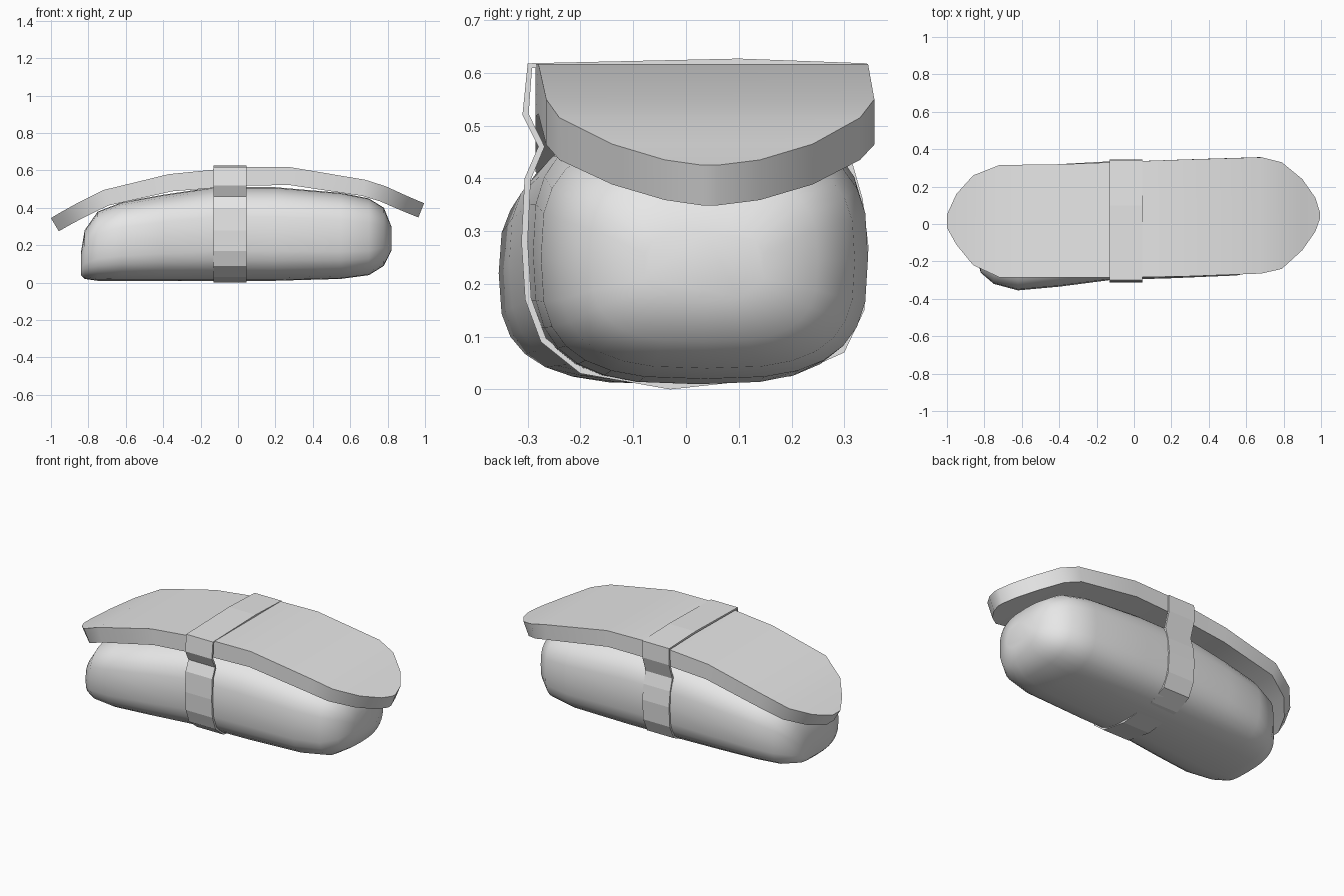
import bpy
import bmesh
from math import cos, sin, pi, copysign
from mathutils import Vector

cube = bpy.data.objects.get("Cube")
if cube:
    bpy.data.objects.remove(cube, do_unlink=True)

grey = bpy.data.materials.new("plain_grey")
grey.use_nodes = True
grey.diffuse_color = (0.8, 0.8, 0.8, 1)
grey.node_tree.nodes["Principled BSDF"].inputs["Base Color"].default_value = (0.8, 0.8, 0.8, 1)


def loft(name, sections, capped=True, smooth_angle=None):
    """Skin a row of closed sections that all have the same point count."""
    bm = bmesh.new()
    rings = [[bm.verts.new(p) for p in section] for section in sections]
    count = len(rings[0])
    for a, b in zip(rings, rings[1:]):
        for i in range(count):
            j = (i + 1) % count
            bm.faces.new((a[i], a[j], b[j], b[i]))
    if capped:
        bm.faces.new(rings[0])
        bm.faces.new(rings[-1])
    bmesh.ops.recalc_face_normals(bm, faces=bm.faces)
    mesh = bpy.data.meshes.new(name)
    bm.to_mesh(mesh)
    bm.free()
    mesh.materials.append(grey)
    obj = bpy.data.objects.new(name, mesh)
    bpy.context.collection.objects.link(obj)
    if smooth_angle:
        bpy.ops.object.select_all(action='DESELECT')
        obj.select_set(True)
        bpy.context.view_layer.objects.active = obj
        bpy.ops.object.shade_smooth_by_angle(angle=smooth_angle)
    return obj


def rounded_section(x, y0, y1, z0, z1, count=28):
    """Soft rounded rectangle across the body at x."""
    points = []
    for i in range(count):
        a = 2 * pi * i / count
        c, s = cos(a), sin(a)
        u = copysign(abs(c) ** 0.67, c)
        v = copysign(abs(s) ** 0.67, s)
        points.append((x, (y0 + y1) / 2 + u * (y1 - y0) / 2,
                       (z0 + z1) / 2 + v * (z1 - z0) / 2))
    return points


# Rice body: x, front y, back y, bottom z, top z
body_stations = [
    (-0.84, -0.18, 0.1, 0.04, 0.16),
    (-0.82, -0.26, 0.18, 0.02, 0.28),
    (-0.75, -0.32, 0.26, 0.01, 0.38),
    (-0.62, -0.355, 0.3, 0.01, 0.43),
    (-0.4, -0.335, 0.32, 0.01, 0.47),
    (-0.13, -0.3, 0.335, 0.01, 0.51),
    (0.2, -0.29, 0.34, 0.01, 0.51),
    (0.55, -0.275, 0.345, 0.02, 0.48),
    (0.7, -0.24, 0.32, 0.04, 0.45),
    (0.78, -0.18, 0.25, 0.09, 0.4),
    (0.82, -0.08, 0.15, 0.17, 0.3),
]
loft("rice_body", [rounded_section(*s) for s in body_stations], smooth_angle=pi / 3)

# Curved topping slab: x, front y, back y, top z
slab_stations = [
    (-1, -0.02, 0.05, 0.345),
    (-0.95, -0.11, 0.16, 0.375),
    (-0.86, -0.22, 0.26, 0.425),
    (-0.72, -0.285, 0.315, 0.495),
    (-0.37, -0.285, 0.32, 0.58),
    (0, -0.285, 0.335, 0.617),
    (0.28, -0.28, 0.345, 0.617),
    (0.68, -0.265, 0.357, 0.55),
    (0.79, -0.24, 0.33, 0.515),
    (0.9, -0.14, 0.24, 0.465),
    (0.97, -0.04, 0.14, 0.435),
    (0.995, 0.03, 0.06, 0.425),
]
slab_sections = []
for i, (x, y0, y1, z) in enumerate(slab_stations):
    before = slab_stations[max(i - 1, 0)]
    after = slab_stations[min(i + 1, len(slab_stations) - 1)]
    down = Vector((after[3] - before[3], 0, before[0] - after[0])).normalized()
    down *= 0.1 - 0.018 * abs(x)
    slab_sections.append([(x, y0, z), (x, y1, z),
                          (x + down.x, y1, z + down.z), (x + down.x, y0, z + down.z)])
loft("topping_slab", slab_sections, smooth_angle=pi / 6)

# Wrapped band: outline as (y, z), running around body and topping
band_outline = [
    (-0.3, 0.618), (-0.31, 0.52), (-0.28, 0.46), (-0.306, 0.4), (-0.312, 0.28),
    (-0.305, 0.17), (-0.275, 0.09), (-0.2, 0.03), (-0.03, 0), (0.2, 0.025),
    (0.3, 0.07), (0.338, 0.15), (0.346, 0.27), (0.335, 0.36), (0.315, 0.43),
    (0.345, 0.52), (0.343, 0.618), (0.1, 0.627),
]
band = loft("wrapped_band", [[(x, y, z) for y, z in band_outline] for x in (-0.13, 0.045)],
            capped=False)
wall = band.modifiers.new("wall", 'SOLIDIFY')
wall.thickness = 0.012
wall.offset = -1
